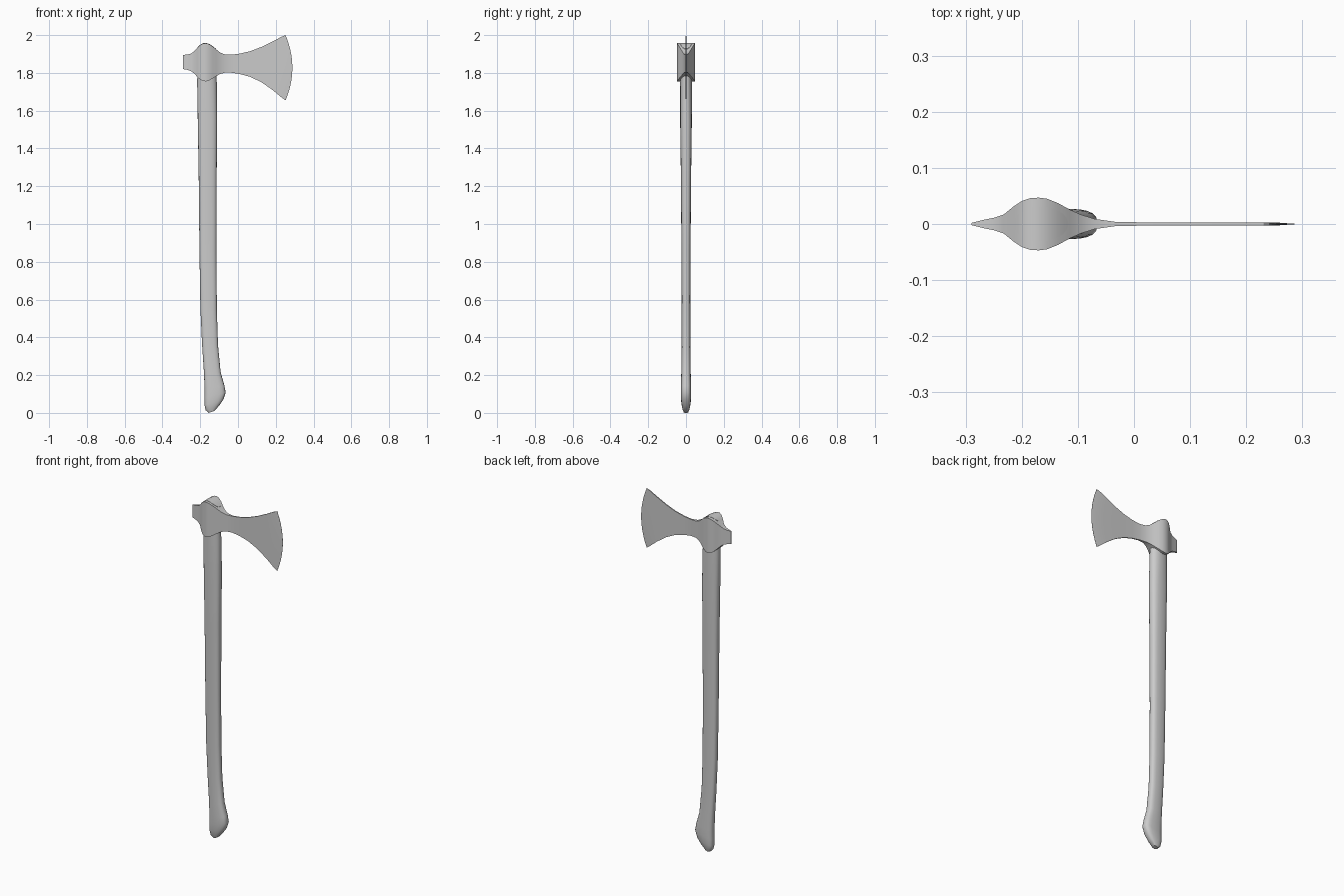
import bpy, bmesh, math

if "Cube" in bpy.data.objects:
    bpy.data.objects.remove(bpy.data.objects["Cube"])


def interp(table, x, col):
    """Linear lookup of a column in a table sorted by its first value."""
    for a, b in zip(table, table[1:]):
        if x <= b[0]:
            f = max(0.0, (x - a[0]) / (b[0] - a[0]))
            return a[col] + (b[col] - a[col]) * f
    return table[-1][col]


def finish(name, bm, angle):
    bmesh.ops.remove_doubles(bm, verts=bm.verts, dist=1e-5)
    bmesh.ops.recalc_face_normals(bm, faces=bm.faces)
    me = bpy.data.meshes.new(name)
    bm.to_mesh(me)
    bm.free()
    ob = bpy.data.objects.new(name, me)
    bpy.context.collection.objects.link(ob)
    bpy.ops.object.select_all(action='DESELECT')
    ob.select_set(True)
    bpy.context.view_layer.objects.active = ob
    bpy.ops.object.shade_smooth_by_angle(angle=math.radians(angle))
    return ob


# Axe head stations: x, bottom z, top z, half thickness, edge bulge
HEAD = [
    (-0.290, 1.820, 1.895, 0.002, 0),
    (-0.270, 1.817, 1.897, 0.007, 0),
    (-0.250, 1.810, 1.902, 0.011, 0),
    (-0.232, 1.797, 1.914, 0.017, 0),
    (-0.215, 1.778, 1.933, 0.031, 0),
    (-0.200, 1.764, 1.948, 0.041, 0),
    (-0.185, 1.757, 1.956, 0.046, 0),
    (-0.170, 1.755, 1.957, 0.047, 0),
    (-0.155, 1.759, 1.953, 0.045, 0),
    (-0.135, 1.770, 1.941, 0.037, 0),
    (-0.115, 1.783, 1.924, 0.026, 0),
    (-0.095, 1.794, 1.908, 0.017, 0),
    (-0.070, 1.801, 1.898, 0.009, 0),
    (-0.035, 1.801, 1.896, 0.004, 0),
    (0.010, 1.794, 1.902, 0.003, 0),
    (0.065, 1.779, 1.915, 0.003, 0),
    (0.125, 1.750, 1.938, 0.003, 0.004),
    (0.185, 1.708, 1.967, 0.003, 0.014),
    (0.228, 1.672, 1.990, 0.0025, 0.028),
    (0.252, 1.654, 2.000, 0.0003, 0.036),
]
ROWS = 10
bm = bmesh.new()
loops = []
for x, lo, hi, half, bulge in HEAD:
    side = []
    for i in range(ROWS + 1):
        t = i / ROWS
        side.append((x + bulge * (1 - (2 * t - 1) ** 2), lo + (hi - lo) * t))
    loops.append([bm.verts.new((px, -half, pz)) for px, pz in side] +
                 [bm.verts.new((px, half, pz)) for px, pz in reversed(side)])
N = 2 * (ROWS + 1)
for a, b in zip(loops, loops[1:]):
    for i in range(N):
        j = (i + 1) % N
        bm.faces.new((a[i], a[j], b[j], b[i]))
for end in (loops[0], loops[-1]):
    for i in range(ROWS):
        bm.faces.new((end[i], end[i + 1], end[N - 2 - i], end[N - 1 - i]))
finish("axe_head", bm, 35)

# Handle rings: left x, left z, right x, right z, half depth, squareness
HANDLE = [
    (-0.155, 0.000, -0.125, 0.010, 0.013, 2.2),
    (-0.171, 0.014, -0.100, 0.038, 0.020, 2.6),
    (-0.177, 0.040, -0.078, 0.070, 0.025, 2.8),
    (-0.177, 0.080, -0.065, 0.108, 0.027, 2.8),
    (-0.177, 0.130, -0.072, 0.145, 0.027, 2.8),
    (-0.180, 0.210, -0.092, 0.215, 0.025, 2.8),
    (-0.190, 0.360, -0.106, 0.360, 0.023, 2.8),
    (-0.199, 0.550, -0.112, 0.550, 0.023, 2.8),
    (-0.204, 0.850, -0.114, 0.850, 0.024, 2.8),
    (-0.208, 1.250, -0.113, 1.250, 0.027, 2.8),
    (-0.213, 1.550, -0.110, 1.550, 0.031, 2.6),
    (-0.216, 1.740, -0.112, 1.740, 0.031, 2.2),
    (-0.215, 1.850, -0.117, 1.850, 0.031, 2.0),
]
SIDES = 20
bm = bmesh.new()
rings = []


def section(cx, cz, rx, rz, depth, power):
    pts = []
    for i in range(SIDES):
        a = 2 * math.pi * i / SIDES
        c, s = math.cos(a), math.sin(a)
        u = math.copysign(abs(c) ** (2 / power), c)
        v = math.copysign(abs(s) ** (2 / power), s) if abs(s) > 1e-9 else 0
        pts.append((cx + rx * u, depth * v, cz + rz * u))
    return pts


for xl, zl, xr, zr, depth, power in HANDLE:
    rings.append(section((xl + xr) / 2, (zl + zr) / 2, (xr - xl) / 2,
                         (zr - zl) / 2, depth, power))
# Handle top follows the arched top of the head
rings.append([(x, y, interp(HEAD, x, 2) + 0.002)
              for x, y, z in section(-0.166, 0, 0.049, 0, 0.031, 2)])
rings = [[bm.verts.new(p) for p in r] for r in rings]
for a, b in zip(rings, rings[1:]):
    for i in range(SIDES):
        j = (i + 1) % SIDES
        bm.faces.new((a[i], a[j], b[j], b[i]))
# End caps made of strips across the depth
for r in (rings[0], rings[-1]):
    for i in range(SIDES // 2):
        quad = [r[i], r[i + 1], r[(SIDES - i - 1) % SIDES], r[(SIDES - i) % SIDES]]
        bm.faces.new(list(dict.fromkeys(quad)))
finish("handle", bm, 35)
